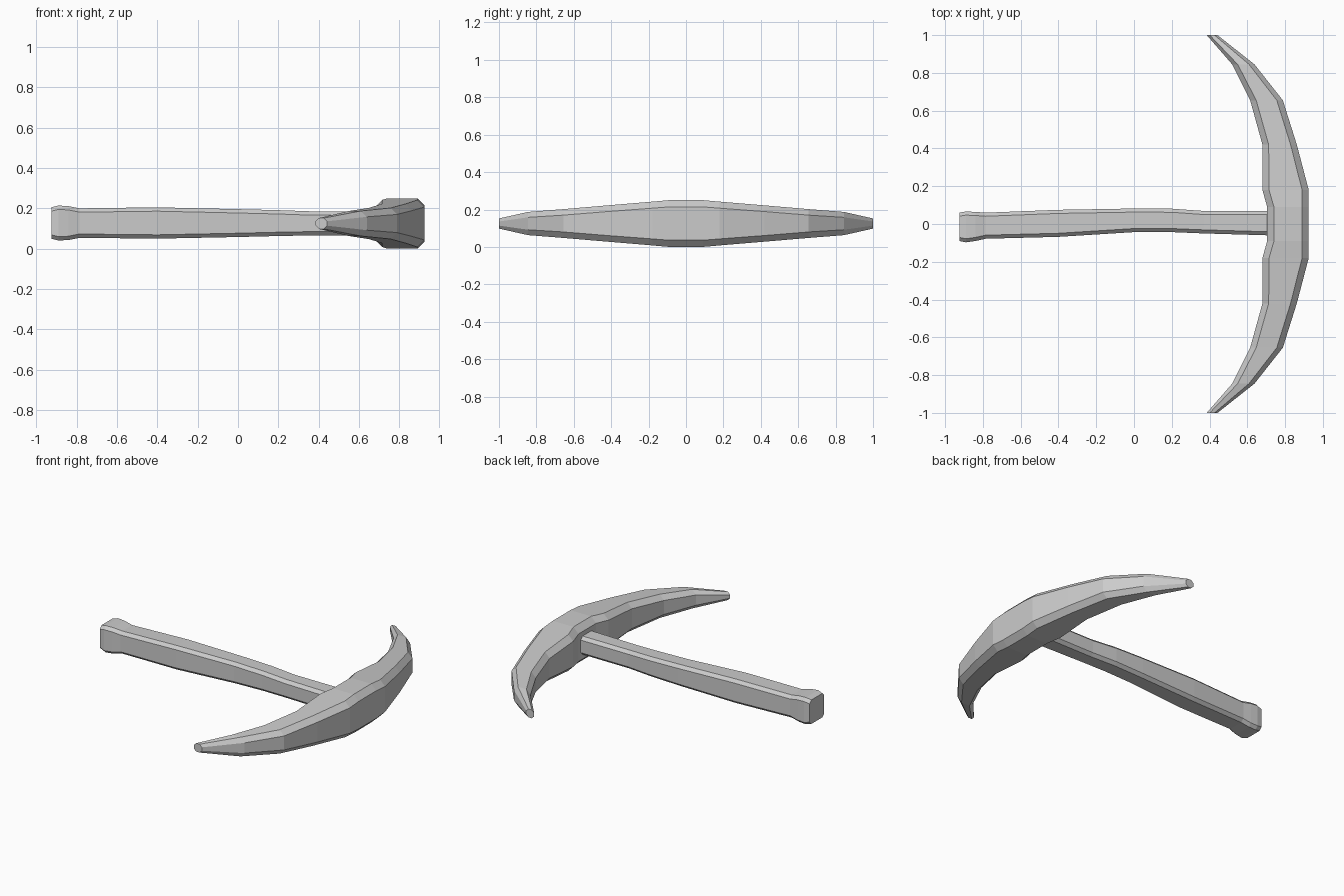
import bpy
import bmesh

cube = bpy.data.objects.get("Cube")
if cube:
    bpy.data.objects.remove(cube, do_unlink=True)

# Single plain grey material
grey = bpy.data.materials.new("plain grey")
grey.use_nodes = True
colour = (0.6, 0.6, 0.6, 1)
grey.diffuse_color = colour
grey.node_tree.nodes["Principled BSDF"].inputs["Base Color"].default_value = colour


def chamfered(lo, hi, bottom, top, c):
    """Rectangle with cut corners, as eight 2D points."""
    return [(lo + c, bottom), (hi - c, bottom), (hi, bottom + c), (hi, top - c),
            (hi - c, top), (lo + c, top), (lo, top - c), (lo, bottom + c)]


def loft(name, rings):
    """Skin a row of matching rings and cap both ends."""
    bm = bmesh.new()
    loops = [[bm.verts.new(p) for p in ring] for ring in rings]
    for a, b in zip(loops, loops[1:]):
        for i in range(len(a)):
            j = (i + 1) % len(a)
            bm.faces.new((a[i], a[j], b[j], b[i]))
    bm.faces.new(loops[0])
    bm.faces.new(loops[-1])
    bmesh.ops.recalc_face_normals(bm, faces=bm.faces)
    mesh = bpy.data.meshes.new(name)
    bm.to_mesh(mesh)
    bm.free()
    mesh.materials.append(grey)
    obj = bpy.data.objects.new(name, mesh)
    bpy.context.collection.objects.link(obj)
    return obj


# Curved double-pointed head: y, inner x, outer x, half height, chamfer
MID_Z = 0.125
half = [
    (0.09, 0.705, 0.925, 0.125, 0.036),
    (0.18, 0.68, 0.925, 0.117, 0.035),
    (0.42, 0.68, 0.862, 0.097, 0.033),
    (0.655, 0.615, 0.788, 0.077, 0.032),
    (0.845, 0.52, 0.638, 0.062, 0.029),
    (1.0, 0.385, 0.442, 0.027, 0.016),
]
stations = [(-y, *rest) for y, *rest in reversed(half)] + half
loft("pick_head", [
    [(x, y, z) for x, z in chamfered(inner, outer, MID_Z - h, MID_Z + h, c)]
    for y, inner, outer, h, c in stations])

# Gently bent handle with a flared butt: x, low y, high y, bottom, top
handle = [
    (-0.925, -0.09, 0.06, 0.05, 0.205),
    (-0.89, -0.097, 0.066, 0.041, 0.214),
    (-0.84, -0.09, 0.064, 0.043, 0.211),
    (-0.785, -0.078, 0.06, 0.054, 0.2),
    (-0.4, -0.068, 0.075, 0.05, 0.205),
    (0.0, -0.043, 0.082, 0.058, 0.196),
    (0.2, -0.043, 0.081, 0.063, 0.191),
    (0.37, -0.05, 0.069, 0.066, 0.185),
    (0.71, -0.06, 0.068, 0.066, 0.185),
]
loft("handle", [
    [(x, y, z) for y, z in chamfered(lo, hi, bottom, top, 0.019)]
    for x, lo, hi, bottom, top in handle])
